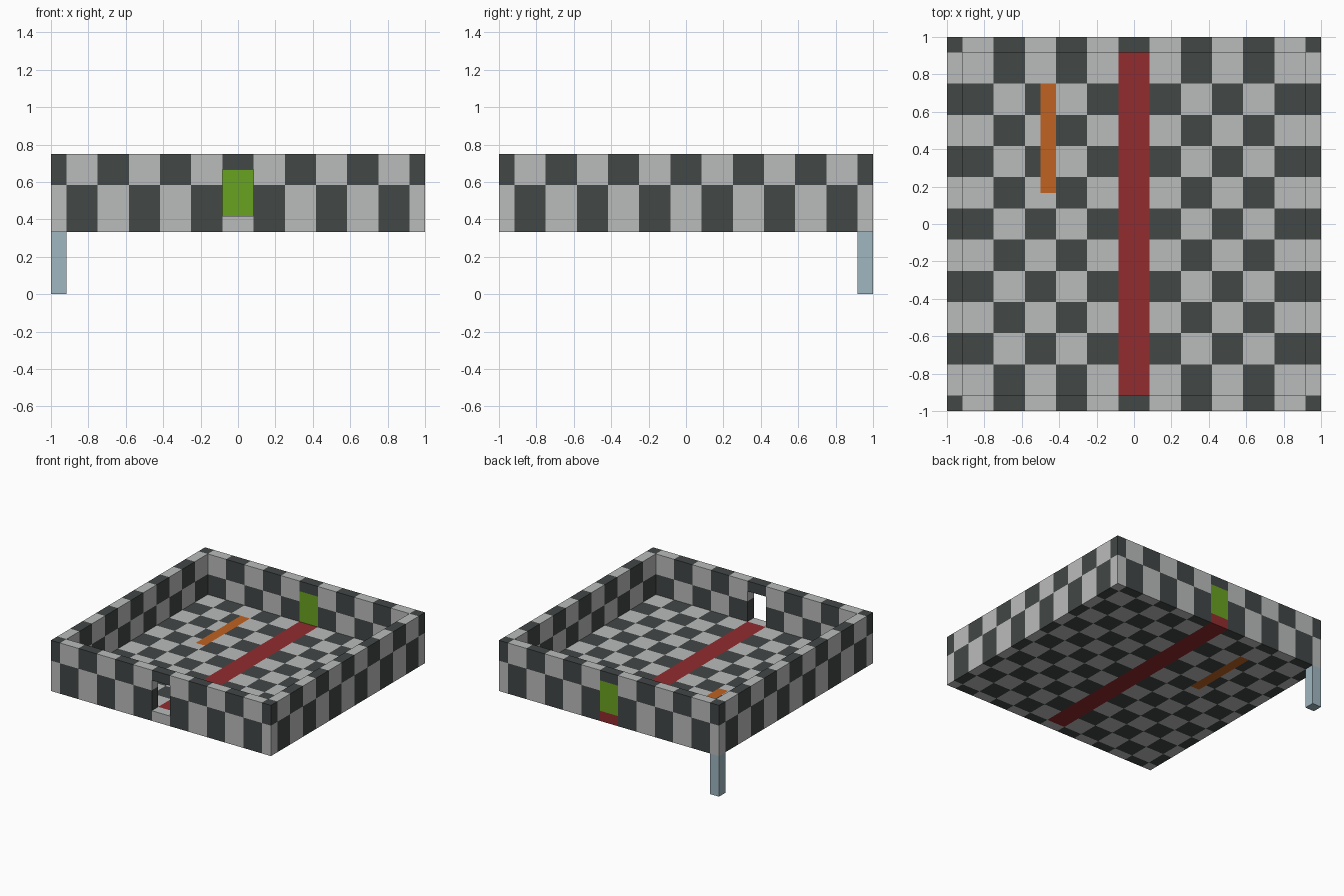
import bpy
import bmesh
from math import floor
from mathutils import Vector

cube = bpy.data.objects.get("Cube")
if cube:
    bpy.data.objects.remove(cube, do_unlink=True)

U = 1 / 12  # one block; all sizes below are counted in blocks


def material(name, *rgb):
    mat = bpy.data.materials.new(name)
    mat.use_nodes = True
    mat.diffuse_color = (*rgb, 1)
    mat.node_tree.nodes["Principled BSDF"].inputs["Base Color"].default_value = (*rgb, 1)
    return mat


LIGHT = material("light grey", 0.49, 0.50, 0.495)
DARK = material("dark grey", 0.054, 0.063, 0.061)
RED = material("red", 0.283, 0.025, 0.027)
GREEN = material("green", 0.141, 0.361, 0.015)
ORANGE = material("orange", 0.527, 0.122, 0.016)
BLUE = material("pale blue", 0.35, 0.475, 0.527)


def add_box(bm, x0, x1, y0, y1, z0, z1):
    verts = bmesh.ops.create_cube(bm, size=1)["verts"]
    lo, hi = Vector((x0, y0, z0)), Vector((x1, y1, z1))
    for v in verts:
        v.co = (lo + hi) / 2 + v.co * (hi - lo)


def is_dark(p):
    # two-block checks that swap phase between the lower and upper courses
    parity = (floor((p.x + 1) / 2) + floor((p.y + 1) / 2)) % 2
    return parity == (0 if p.z > 7 else 1)


def part(name, boxes, mats):
    bm = bmesh.new()
    for box in boxes:
        add_box(bm, *box)
    if len(mats) > 1:
        cuts = [((i, 0, 0), (1, 0, 0)) for i in range(-11, 12, 2)]
        cuts += [((0, i, 0), (0, 1, 0)) for i in range(-11, 12, 2)]
        cuts.append(((0, 0, 7), (0, 0, 1)))
        for co, no in cuts:
            geom = bm.verts[:] + bm.edges[:] + bm.faces[:]
            bmesh.ops.bisect_plane(bm, geom=geom, plane_co=co, plane_no=no)
        bm.normal_update()
        for f in bm.faces:
            inside = f.calc_center_median() - f.normal * 0.1
            f.material_index = int(is_dark(inside))
    bmesh.ops.scale(bm, vec=(U, U, U), verts=bm.verts)
    mesh = bpy.data.meshes.new(name)
    bm.to_mesh(mesh)
    bm.free()
    for m in mats:
        mesh.materials.append(m)
    obj = bpy.data.objects.new(name, mesh)
    bpy.context.collection.objects.link(obj)


CHECK = (LIGHT, DARK)

# Floor, leaving slots for the carpet and the strip
part("floor", [
    (-12, -6, -12, 12, 4, 5),
    (-6, -5, -12, 2, 4, 5),
    (-6, -5, 9, 12, 4, 5),
    (-5, -1, -12, 12, 4, 5),
    (-1, 1, -12, -11, 4, 5),
    (1, 12, -12, 12, 4, 5),
], CHECK)
part("carpet", [(-1, 1, -11, 12, 4, 5)], [RED])
part("floor_strip", [(-6, -5, 2, 9, 4, 5)], [ORANGE])

# Front and back walls, each with a doorway
for name, y in (("front_wall", -12), ("back_wall", 11)):
    part(name, [
        (-12, -1, y, y + 1, 5, 9),
        (1, 12, y, y + 1, 5, 9),
        (-1, 1, y, y + 1, 8, 9),
    ], CHECK)

# Side walls
for name, x in (("right_wall", -12), ("left_wall", 11)):
    part(name, [(x, x + 1, -11, 11, 5, 9)], CHECK)

# Closed door at the back and the single corner post
part("back_door", [(-1, 1, 11, 12, 5, 8)], [GREEN])
part("corner_post", [(-12, -11, 11, 12, 0, 4)], [BLUE])
